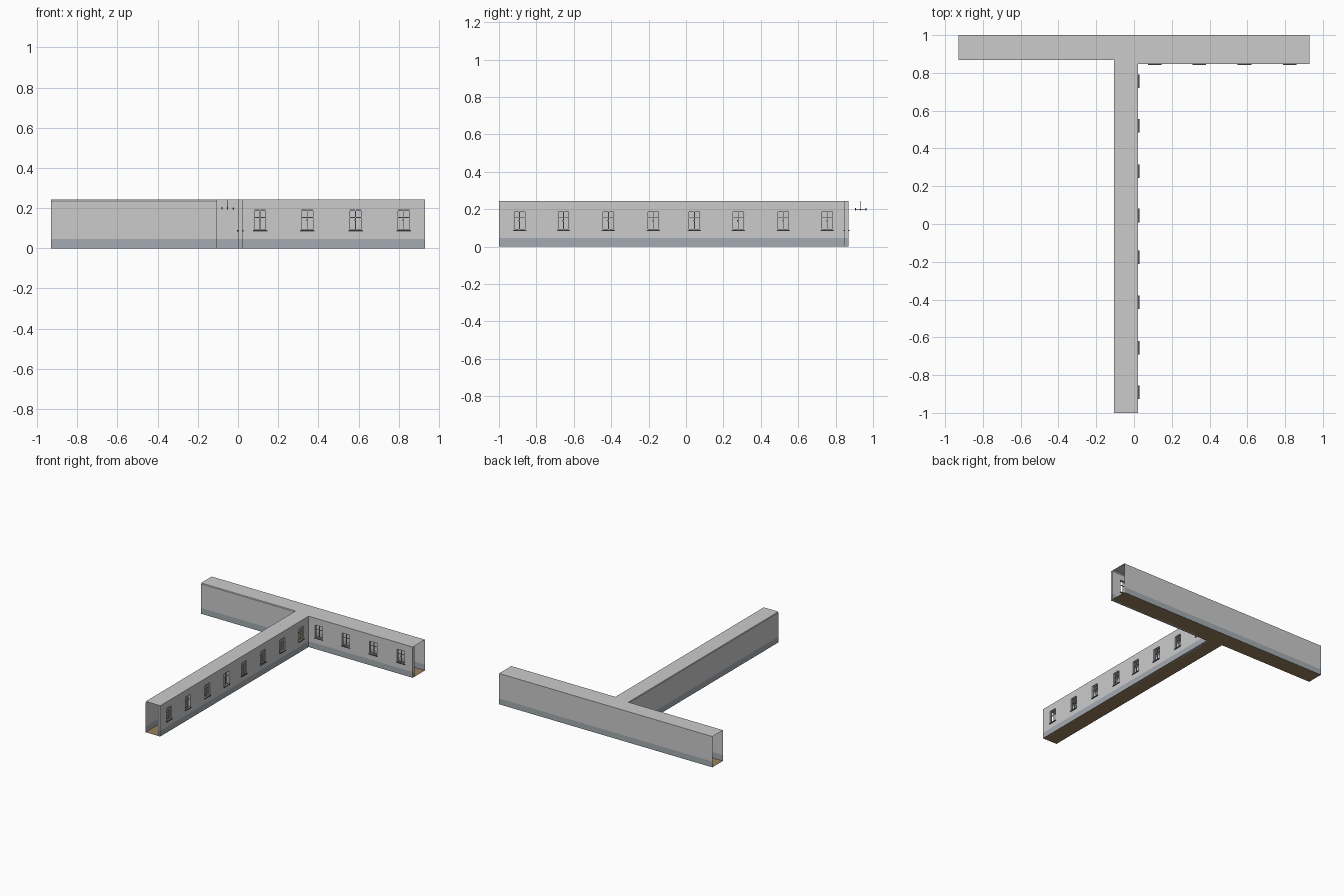
import bpy, bmesh, math
from mathutils import Vector, Matrix

if "Cube" in bpy.data.objects:
    bpy.data.objects.remove(bpy.data.objects["Cube"])

H = 0.243            # ceiling height
BAND = 0.046         # top of the painted lower band
COVE = 0.235         # where the ceiling cove begins
SILL, HEAD = 0.09, 0.19
HALF = 0.032         # half width of a window
XL, XI, XO = -0.105, 0.002, 0.022      # stem: left wall, inner and outer right wall
YO, YI = 0.848, 0.868                  # arm: outer and inner front wall
END = 0.93


def material(name, rgb):
    m = bpy.data.materials.new(name)
    m.diffuse_color = (*rgb, 1)
    m.use_nodes = True
    m.node_tree.nodes["Principled BSDF"].inputs["Base Color"].default_value = m.diffuse_color
    return m


WALL = material("wall_grey", (0.6, 0.6, 0.6))
LOWER = material("lower_band_blue_grey", (0.37, 0.41, 0.44))
FLOOR = material("wood_floor", (0.32, 0.22, 0.11))
FRAME = material("window_frame", (0.45, 0.48, 0.5))
DARK = material("dark_metal", (0.09, 0.09, 0.09))


def finish(bm, name, mats):
    me = bpy.data.meshes.new(name)
    bm.to_mesh(me)
    bm.free()
    for m in mats:
        me.materials.append(m)
    ob = bpy.data.objects.new(name, me)
    bpy.context.collection.objects.link(ob)
    return ob


def box(bm, lo, hi):
    c = [(a + b) / 2 for a, b in zip(lo, hi)]
    s = [b - a for a, b in zip(lo, hi)]
    bmesh.ops.create_cube(bm, size=1, matrix=Matrix.Translation(c) @ Matrix.Diagonal((*s, 1)))


def wall(name, a, b, levels, holes=(), thickness=0):
    """Upright sheet from a to b, open at the holes (distances from a)."""
    a, b = Vector((*a, 0)), Vector((*b, 0))
    length, way = (b - a).length, (b - a).normalized()
    cuts = sorted([0, length] + [h + s * HALF for h in holes for s in (-1, 1)])
    bm = bmesh.new()
    grid = [[bm.verts.new(a + way * u + Vector((0, 0, z))) for z in levels] for u in cuts]
    for i in range(len(cuts) - 1):
        mid = (cuts[i] + cuts[i + 1]) / 2
        for j in range(len(levels) - 1):
            if levels[j] == SILL and any(abs(mid - h) < HALF for h in holes):
                continue
            f = bm.faces.new((grid[i][j], grid[i + 1][j], grid[i + 1][j + 1], grid[i][j + 1]))
            f.material_index = 1 if levels[j + 1] <= BAND else 0
    ob = finish(bm, name, [WALL, LOWER])
    if thickness:
        mod = ob.modifiers.new("thickness", "SOLIDIFY")
        mod.thickness, mod.offset = thickness, 0
    return ob


def sheet(name, points, mat):
    bm = bmesh.new()
    bm.faces.new([bm.verts.new(p) for p in points])
    return finish(bm, name, [mat])


# Floor and roof share one T-shaped outline
outline = [(XL, -1), (XO, -1), (XO, YO), (END, YO), (END, 1), (-END, 1), (-END, YI), (XL, YI)]
sheet("floor", [(x, y, 0) for x, y in outline], FLOOR)
sheet("roof", [(x, y, H) for x, y in outline], WALL)

# Thin plain walls
wall("back_wall", (END, 1), (-END, 1), [0, BAND, H])
wall("left_arm_wall", (-END, YI), (XL, YI), [0, BAND, COVE])
wall("stem_left_wall", (XL, YI), (XL, -1), [0, BAND, COVE])

# Thick walls with window openings
stem_y = [-0.89, -0.655, -0.415, -0.175, 0.045, 0.28, 0.52, 0.755]
arm_x = [0.11, 0.345, 0.585, 0.825]
levels = [0, BAND, SILL, HEAD, H]
wall("stem_window_wall", ((XI + XO) / 2, -1), ((XI + XO) / 2, YO), levels,
     [y + 1 for y in stem_y], XO - XI)
wall("arm_window_wall", (XI, (YO + YI) / 2), (END, (YO + YI) / 2), levels,
     [x - XI for x in arm_x], YI - YO)

# Sloping ceiling coves
D = 0.007
for name, a, b, (dx, dy) in [
        ("left_arm_cove", (-END, YI), (XL, YI), (0, D)),
        ("stem_left_cove", (XL, YI), (XL, -1), (D, 0)),
        ("stem_right_cove", (XI, -1), (XI, YI), (-D, 0)),
        ("right_arm_cove", (XI, YI), (END, YI), (0, D))]:
    sheet(name, [(*a, COVE), (*b, COVE), (b[0] + dx, b[1] + dy, H), (a[0] + dx, a[1] + dy, H)], WALL)


def windows(kind, places, matrix_for):
    """Frames with a mullion and a transom, plus a sill; local y points outward."""
    frames, sills = bmesh.new(), bmesh.new()
    t = 0.004
    for p in places:
        f, s = bmesh.new(), bmesh.new()
        for x in (-HALF, -t / 2, HALF - t):
            box(f, (x, -0.003, SILL), (x + t, 0.003, HEAD))
        for z in (SILL, 0.152, HEAD - t):
            box(f, (-HALF, -0.0025, z), (HALF, 0.0025, z + t))
        box(s, (-HALF - 0.004, -0.016, SILL - 0.006), (HALF + 0.004, 0.016, SILL))
        box(s, (0.003, 0.003, 0.135), (0.006, 0.006, 0.143))      # handle
        for part, whole in ((f, frames), (s, sills)):
            part.transform(matrix_for(p))
            tmp = bpy.data.meshes.new("part")
            part.to_mesh(tmp)
            part.free()
            whole.from_mesh(tmp)
            bpy.data.meshes.remove(tmp)
    finish(frames, kind + "_window_frames", [FRAME])
    finish(sills, kind + "_window_sills", [DARK])


windows("stem", stem_y, lambda y: Matrix.Translation(((XI + XO) / 2, y, 0))
        @ Matrix.Rotation(-math.pi / 2, 4, "Z"))
windows("arm", arm_x, lambda x: Matrix.Translation((x, (YO + YI) / 2, 0))
        @ Matrix.Rotation(math.pi, 4, "Z"))


# Hanging lamps along the middle of the corridors
def lamp(bm, x, y):
    r = 0.028
    box(bm, (x - 0.001, y - 0.001, 0.2), (x + 0.001, y + 0.001, H))
    box(bm, (x - r, y - 0.001, 0.197), (x + r, y + 0.001, 0.199))
    box(bm, (x - 0.001, y - r, 0.197), (x + 0.001, y + r, 0.199))
    for dx, dy in ((r, 0), (-r, 0), (0, r), (0, -r)):
        bmesh.ops.create_cone(bm, cap_ends=True, segments=8, radius1=0.003, radius2=0.002,
                              depth=0.012, matrix=Matrix.Translation((x + dx, y + dy, 0.2)))


lamps = bmesh.new()
for y in (-0.75, -0.3, 0.15, 0.6):
    lamp(lamps, (XL + XI) / 2, y)
for x in (-0.7, -0.35, 0.25, 0.65):
    lamp(lamps, x, (YI + 1) / 2)
finish(lamps, "hanging_lamps", [DARK])
